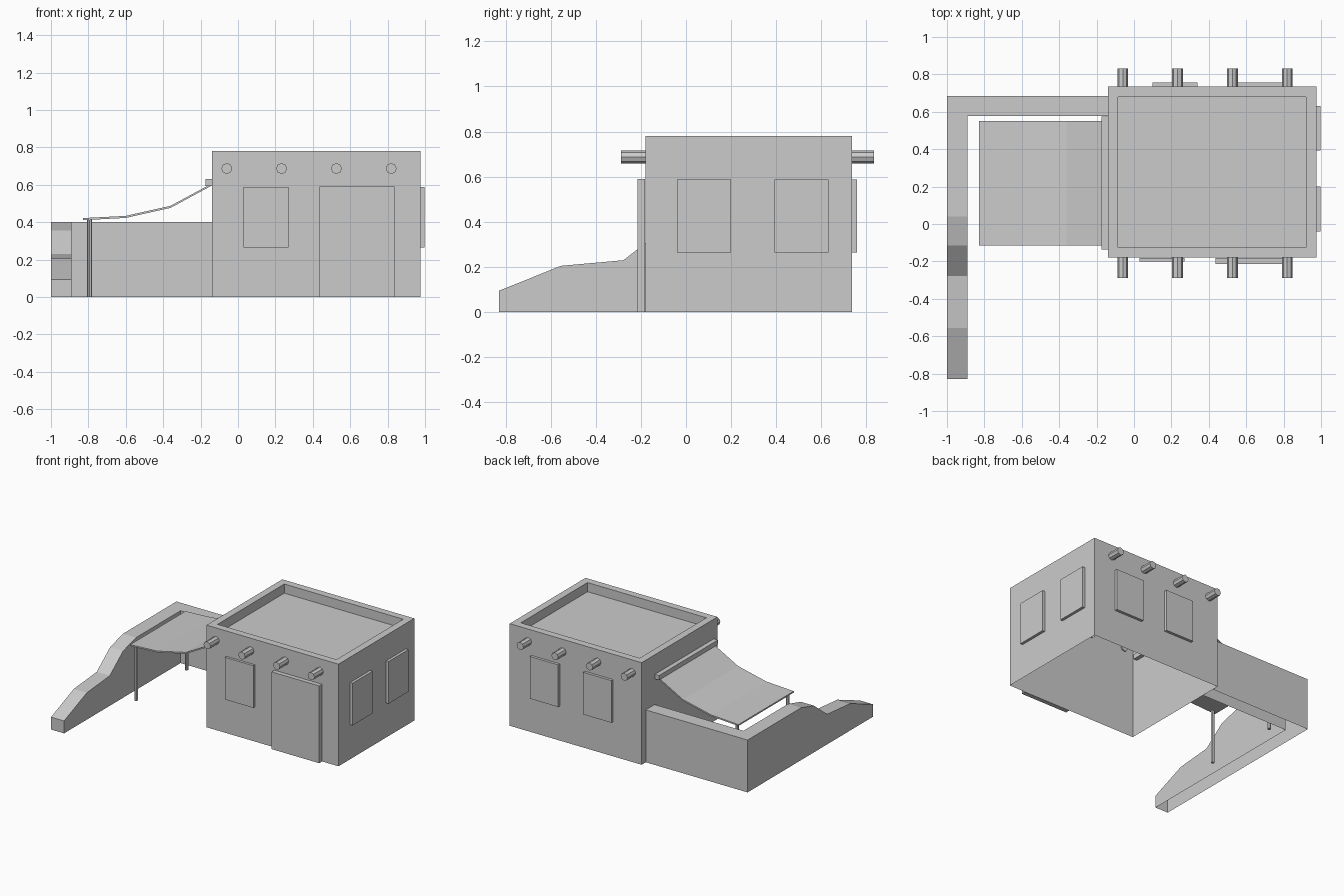
import bpy, bmesh, math
from mathutils import Vector

cube = bpy.data.objects.get("Cube")
if cube:
    bpy.data.objects.remove(cube, do_unlink=True)

clay = bpy.data.materials.new("plain_grey")
clay.use_nodes = True
GREY = (0.6, 0.6, 0.6, 1)
clay.diffuse_color = GREY
clay.node_tree.nodes["Principled BSDF"].inputs["Base Color"].default_value = GREY


def finish(name, bm):
    mesh = bpy.data.meshes.new(name)
    bm.to_mesh(mesh)
    bm.free()
    mesh.materials.append(clay)
    obj = bpy.data.objects.new(name, mesh)
    bpy.context.collection.objects.link(obj)
    return obj


def box_mesh(x, y, z):
    bm = bmesh.new()
    bmesh.ops.create_cube(bm, size=1)
    for v in bm.verts:
        v.co = [r[0] if c < 0 else r[1] for c, r in zip(v.co, (x, y, z))]
    bm.normal_update()
    return bm


def box(name, x, y, z):
    return finish(name, box_mesh(x, y, z))


def extrude(name, points, vector):
    """Closed outline pushed along a vector."""
    bm = bmesh.new()
    face = bm.faces.new([bm.verts.new(p) for p in points])
    new = bmesh.ops.extrude_face_region(bm, geom=[face], use_keep_orig=True)["geom"]
    moved = [g for g in new if isinstance(g, bmesh.types.BMVert)]
    bmesh.ops.translate(bm, verts=moved, vec=Vector(vector))
    bmesh.ops.recalc_face_normals(bm, faces=bm.faces)
    return finish(name, bm)


def cylinder(name, centre, radius, length, tilt=0):
    """Flat-shaded eight-sided pole with a corner at the top."""
    bm = bmesh.new()
    bmesh.ops.create_cone(bm, cap_ends=True, segments=8,
                          radius1=radius, radius2=radius, depth=length)
    obj = finish(name, bm)
    obj.location = centre
    obj.rotation_euler.x = tilt


# House shell, open underneath, with a sunken roof inside a parapet
bm = box_mesh((-0.14, 0.975), (-0.18, 0.735), (0, 0.78))
roof = max(bm.faces, key=lambda f: f.normal.z)
floor = min(bm.faces, key=lambda f: f.normal.z)
bmesh.ops.delete(bm, geom=[floor], context="FACES_ONLY")
bmesh.ops.inset_region(bm, faces=[roof], thickness=0.055, use_even_offset=True)
rim = list(roof.edges)
bmesh.ops.delete(bm, geom=[roof], context="FACES_ONLY")
well = bmesh.ops.extrude_edge_only(bm, edges=rim)["geom"]
bmesh.ops.translate(bm, vec=(0, 0, -0.07),
                    verts=[g for g in well if isinstance(g, bmesh.types.BMVert)])
bmesh.ops.contextual_create(bm, geom=[g for g in well if isinstance(g, bmesh.types.BMEdge)])
bmesh.ops.recalc_face_normals(bm, faces=bm.faces)
finish("house", bm)

# Door and window panels
WINDOW_Z = (0.265, 0.587)
box("front_door", (0.435, 0.837), (-0.215, -0.181), (0, 0.59))
box("front_window", (0.03, 0.27), (-0.2, -0.181), WINDOW_Z)
for i, x in enumerate((0.10, 0.55)):
    box(f"back_window_{i + 1}", (x, x + 0.24), (0.736, 0.757), WINDOW_Z)
for i, y in enumerate((-0.04, 0.392)):
    box(f"left_window_{i + 1}", (0.976, 0.997), (y, y + 0.24), WINDOW_Z)

# Roof beam ends on the front and back walls
for side, y in (("front", -0.23), ("back", 0.775)):
    for i in range(4):
        cylinder(f"{side}_beam_end_{i + 1}", (-0.06 + 0.293 * i, y, 0.687),
                 0.029, 0.115, math.pi / 2)

# L-shaped courtyard wall, open underneath: stepped side run, level back run
steps = [(-0.828, 0.095), (-0.555, 0.205), (-0.277, 0.23), (-0.115, 0.357), (0.04, 0.4)]
rows = [((-1, y), (-0.89, y), z) for y, z in steps]
rows += [((-1, 0.685), (-0.89, 0.578), 0.4), ((-0.14, 0.685), (-0.14, 0.578), 0.4)]
bm = bmesh.new()
rings = [[bm.verts.new((*p, h)) for p, h in ((out, 0), (out, z), (inn, z), (inn, 0))]
         for out, inn, z in rows]
for a, b in zip(rings, rings[1:]):
    for i in range(3):
        bm.faces.new((a[i], a[i + 1], b[i + 1], b[i]))
bm.faces.new(rings[0])
bmesh.ops.recalc_face_normals(bm, faces=bm.faces)
finish("courtyard_wall", bm)

# Sagging awning, its wall rail and posts
sag = [(-0.83, 0.422), (-0.6, 0.434), (-0.36, 0.488), (-0.14, 0.607)]
outline = sag + [(x, z - 0.011) for x, z in reversed(sag)]
extrude("awning", [(x, -0.115, z) for x, z in outline], (0, 0.667, 0))
box("awning_rail", (-0.175, -0.11), (-0.135, 0.575), (0.595, 0.63))
for name, y in (("front_post", -0.095), ("back_post", 0.515)):
    cylinder(f"awning_{name}", (-0.793, y, 0.208), 0.013, 0.416)
